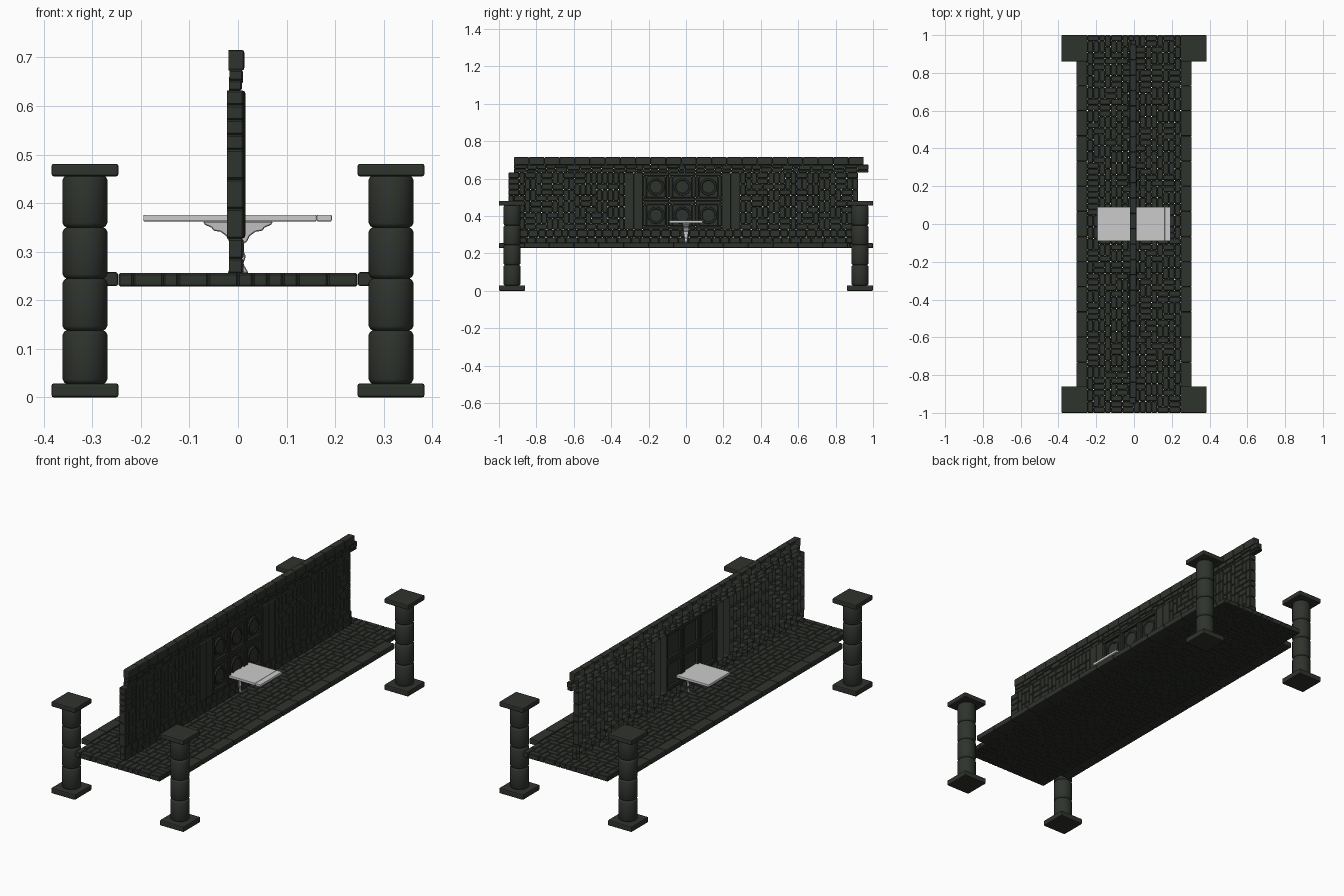
import bpy, bmesh, random
from math import cos, sin, pi

if "Cube" in bpy.data.objects:
    bpy.data.objects.remove(bpy.data.objects["Cube"])
random.seed(4)

stone = bpy.data.materials.new("dark_stone")
stone.diffuse_color = (0.028, 0.033, 0.026, 1)
stone.use_nodes = True
stone.node_tree.nodes["Principled BSDF"].inputs["Base Color"].default_value = stone.diffuse_color


def finish(name, bm, mat=stone, bevel=0.0, seg=1, smooth=False):
    me = bpy.data.meshes.new(name)
    bm.to_mesh(me)
    bm.free()
    ob = bpy.data.objects.new(name, me)
    bpy.context.collection.objects.link(ob)
    if mat:
        me.materials.append(mat)
    if bevel:
        m = ob.modifiers.new("bevel", 'BEVEL')
        m.width, m.segments = bevel, seg
        m.limit_method = 'ANGLE'
    if smooth:
        bpy.ops.object.select_all(action='DESELECT')
        ob.select_set(True)
        bpy.context.view_layer.objects.active = ob
        bpy.ops.object.shade_smooth_by_angle(angle=0.7)
    return ob


def box(bm, x0, x1, y0, y1, z0, z1, open_back=False):
    """Box, optionally without its -x face (hollow stone)."""
    vs = [bm.verts.new((x, y, z)) for x in (x0, x1) for y in (y0, y1) for z in (z0, z1)]
    quads = [(4, 6, 7, 5), (0, 4, 5, 1), (2, 3, 7, 6), (1, 5, 7, 3), (0, 2, 6, 4)]
    if not open_back:
        quads.append((0, 1, 3, 2))
    for q in quads:
        bm.faces.new([vs[i] for i in q])


def weave(nu, nv):
    """Fill a grid with random 2x1, 1x2 and 1x1 stones."""
    used = set()
    for v in range(nv):
        for u in range(nu):
            if (u, v) in used:
                continue
            sizes = [(2, 1), (1, 2)]
            random.shuffle(sizes)
            for w, h in sizes + [(1, 1)]:
                cells = {(u + i, v + j) for i in range(w) for j in range(h)}
                if u + w <= nu and v + h <= nv and not cells & used:
                    used |= cells
                    yield u, v, w, h
                    break


def lathe(bm, profile, cx, cy, n=24):
    rings = [[bm.verts.new((cx + r * cos(2 * pi * i / n), cy + r * sin(2 * pi * i / n), z))
              for i in range(n)] for r, z in profile]
    for a, b in zip(rings, rings[1:]):
        for i in range(n):
            j = (i + 1) % n
            bm.faces.new((a[i], a[j], b[j], b[i]))


# corner columns: stacked drums between square plinth and cap
drums = [0.028, 0.138, 0.245, 0.35, 0.457]
prof = []
for a, b in zip(drums, drums[1:]):
    prof += [(0.038, a), (0.043, a + 0.003), (0.046, a + 0.009),
             (0.046, b - 0.009), (0.043, b - 0.003), (0.038, b)]
for sx in (-1, 1):
    for sy in (-1, 1):
        cx, cy = sx * 0.315, sy * 0.93
        bm = bmesh.new()
        lathe(bm, prof, cx, cy)
        finish("column_shaft", bm, smooth=True)
        bm = bmesh.new()
        for z0, z1 in ((0, 0.029), (0.455, 0.481)):
            box(bm, cx - 0.069, cx + 0.069, cy - 0.07, cy + 0.07, z0, z1)
        finish("column_plinth_and_cap", bm, bevel=0.005, seg=2)

# paved floor
bm = bmesh.new()
nu, nv = 16, 65
du, dv = 0.492 / nu, 2.0 / nv
for u, v, w, h in weave(nu, nv):
    x, y = -0.246 + u * du, -1 + v * dv
    box(bm, x, x + w * du, y, y + h * dv, 0.228, 0.256)
finish("floor_paving", bm, bevel=0.0035)

# long kerb stones on both sides
bm = bmesh.new()
n = 13
for x0, x1 in ((-0.305, -0.247), (0.247, 0.305)):
    for i in range(n):
        y = -0.865 + i * 1.73 / n
        box(bm, x0, x1, y, y + 1.73 / n, 0.229, 0.258)
finish("floor_kerb", bm, bevel=0.005, seg=2)

# woven wall stones either side of the panels, hollow at the back
bm = bmesh.new()
for y0, y1 in ((-0.95, -0.33), (0.29, 0.92)):
    nu, nv = 21, 10
    du, dv = (y1 - y0) / nu, 0.305 / nv
    for u, v, w, h in weave(nu, nv):
        y, z = y0 + u * du, 0.327 + v * dv
        box(bm, -0.023, 0.012, y, y + w * du, z, z + h * dv, True)
finish("wall_stones", bm, bevel=0.0035)

# wall footing: two courses of small stones
bm = bmesh.new()
for z0, z1, step in ((0.255, 0.286, 0.06), (0.286, 0.327, 0.045)):
    y = -0.95
    while y < 0.92:
        e = min(0.93, y + step * random.uniform(0.7, 1.3))
        box(bm, -0.019, 0.011, y, e, z0, z1, True)
        y = e
        if y > 0.929:
            break
finish("wall_footing", bm, bevel=0.0035)

# frieze of uneven stones under the coping
bm = bmesh.new()
y = -0.92
while y < 0.92:
    e = y + random.uniform(0.03, 0.07)
    s = random.uniform(0.645, 0.66)
    box(bm, -0.019, 0.008, y, e, 0.632, s, True)
    box(bm, -0.017, 0.010, y, e, s, 0.674, True)
    y = e
finish("wall_frieze", bm, bevel=0.003)

# coping blocks
bm = bmesh.new()
n = 23
for i in range(n):
    y = -0.92 + i * 1.87 / n
    box(bm, -0.02, 0.013, y, y + 1.87 / n, 0.673, 0.715, True)
finish("wall_coping", bm, bevel=0.005, seg=2)

# pilasters flanking the panels
bm = bmesh.new()
for y0 in (-0.33, -0.28, 0.19, 0.24):
    box(bm, -0.023, 0.015, y0, y0 + 0.05, 0.327, 0.632, True)
finish("pilasters", bm, bevel=0.006, seg=2)

# six square panels with frame and round boss
frames, boss = bmesh.new(), bmesh.new()
for i in range(3):
    for j in range(2):
        y0, z0 = -0.23 + i * 0.14, 0.327 + j * 0.1525
        y1, z1 = y0 + 0.14, z0 + 0.1525
        cy, cz, t = (y0 + y1) / 2, (z0 + z1) / 2, 0.018
        box(frames, -0.018, 0.013, y0, y1, z0, z0 + t)
        box(frames, -0.018, 0.013, y0, y1, z1 - t, z1)
        box(frames, -0.018, 0.013, y0, y0 + t, z0 + t, z1 - t)
        box(frames, -0.018, 0.013, y1 - t, y1, z0 + t, z1 - t)
        box(frames, -0.008, 0.003, y0 + t, y1 - t, z0 + t, z1 - t)
        k, rings = 24, []
        for r, x in ((0.046, 0.003), (0.044, 0.010), (0.036, 0.010), (0.033, 0.006), (0.0, 0.006)):
            rings.append([boss.verts.new((x, cy + r * cos(2 * pi * a / k), cz + r * sin(2 * pi * a / k)))
                          for a in range(k)])
        for a, b in zip(rings, rings[1:]):
            for q in range(k):
                boss.faces.new((a[q], a[(q + 1) % k], b[(q + 1) % k], b[q]))
bmesh.ops.remove_doubles(boss, verts=boss.verts, dist=1e-5)
finish("panel_frames", frames, bevel=0.003)
finish("panel_bosses", boss, smooth=True)

# pale table top passing through the wall
bm = bmesh.new()
box(bm, -0.195, 0.162, -0.09, 0.09, 0.362, 0.376)
box(bm, 0.162, 0.193, -0.09, 0.09, 0.362, 0.376)
finish("table_top", bm, None, bevel=0.003, seg=2)

# scrolled bracket under the table
half = [(0.072, 0.362), (0.068, 0.355), (0.055, 0.35), (0.05, 0.343), (0.036, 0.341), (0.024, 0.332),
        (0.018, 0.32), (0.012, 0.318), (0.012, 0.3), (0.016, 0.29), (0.011, 0.275), (0.022, 0.256)]
bm = bmesh.new()
ring = [(x, z) for x, z in half] + [(-x, z) for x, z in reversed(half)]
f = bm.faces.new([bm.verts.new((x, -0.016, z)) for x, z in ring])
out = bmesh.ops.extrude_face_region(bm, geom=[f])["geom"]
for v in out:
    if isinstance(v, bmesh.types.BMVert):
        v.co.y = 0.016
for v in bm.verts:  # taper towards the foot
    t = (v.co.z - 0.256) / 0.106
    v.co.y *= 0.3 + 0.9 * t
bmesh.ops.recalc_face_normals(bm, faces=bm.faces)
finish("table_bracket", bm, None, bevel=0.002)
